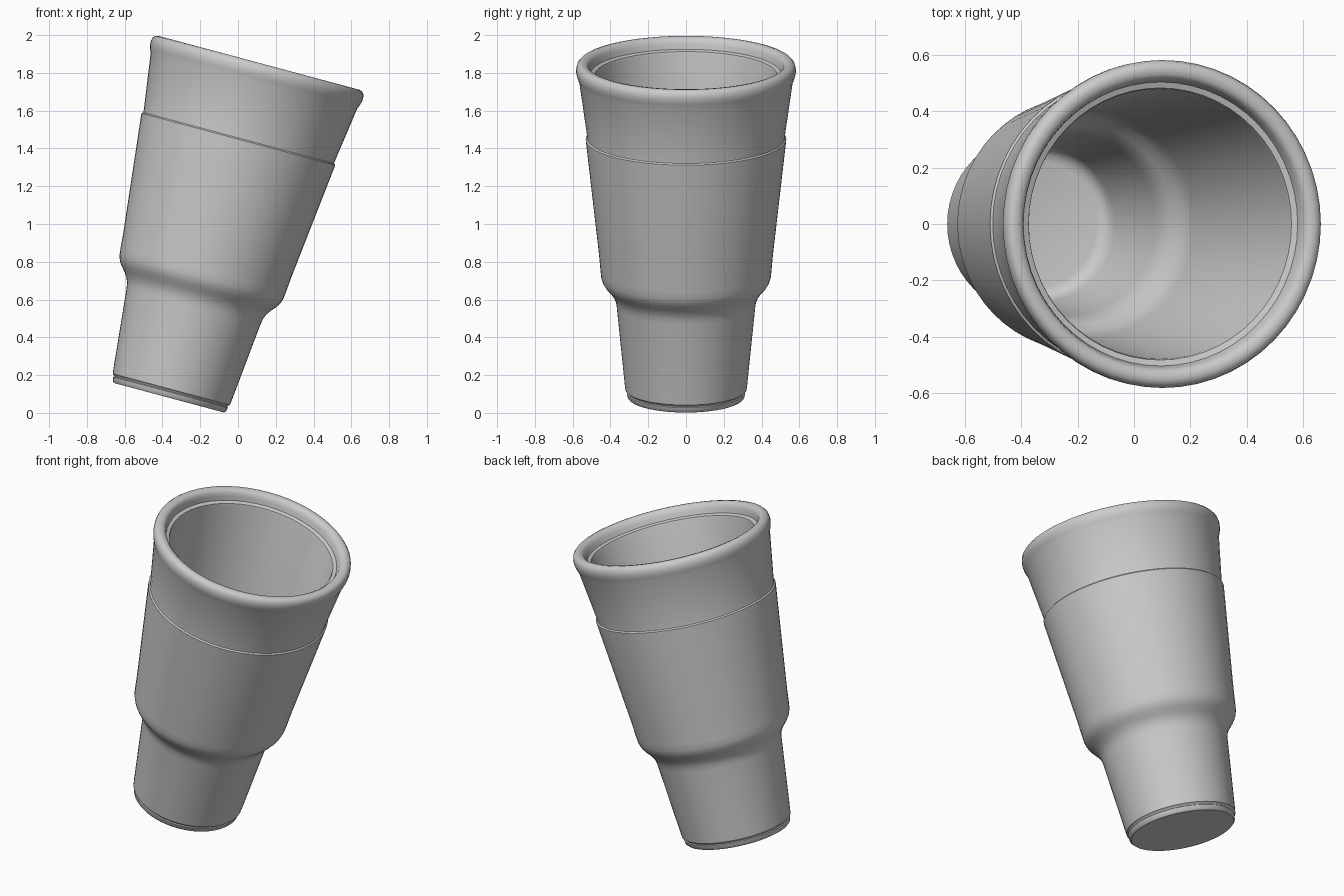
import bpy, bmesh, math
from mathutils import Vector, Matrix

cube = bpy.data.objects.get("Cube")
if cube:
    bpy.data.objects.remove(cube)

SEGMENTS = 56
TILT = math.radians(15)
BASE = Vector((-0.365, 0, 0.08))

grey = bpy.data.materials.new("plain grey")
grey.use_nodes = True
grey.diffuse_color = (0.6, 0.6, 0.6, 1)
grey.node_tree.nodes["Principled BSDF"].inputs["Base Color"].default_value = (0.6, 0.6, 0.6, 1)


def lathe(name, profile):
    """Spin (radius, height) points around the tilted cup axis."""
    bm = bmesh.new()
    verts = [bm.verts.new((r, 0, h)) for r, h in profile]
    edges = [bm.edges.new(pair) for pair in zip(verts, verts[1:])]
    bmesh.ops.spin(bm, geom=verts + edges, cent=(0, 0, 0), axis=(0, 0, 1),
                   angle=math.tau, steps=SEGMENTS)
    bmesh.ops.remove_doubles(bm, verts=bm.verts, dist=0.0005)
    bmesh.ops.recalc_face_normals(bm, faces=bm.faces)
    mesh = bpy.data.meshes.new(name)
    bm.to_mesh(mesh)
    bm.free()
    mesh.materials.append(grey)
    obj = bpy.data.objects.new(name, mesh)
    bpy.context.collection.objects.link(obj)
    obj.matrix_world = Matrix.Translation(BASE) @ Matrix.Rotation(TILT, 4, 'Y')
    bpy.ops.object.select_all(action='DESELECT')
    obj.select_set(True)
    bpy.context.view_layer.objects.active = obj
    bpy.ops.object.shade_smooth_by_angle(angle=math.radians(35))
    return obj


# Foot with a fine groove above it
foot = [(0, 0), (0.302, 0), (0.31, 0.008), (0.314, 0.03), (0.309, 0.034),
        (0.311, 0.039), (0.321, 0.046)]
# Narrow lower body swelling into the shoulder
lower = [(0.325, 0.08), (0.367, 0.5), (0.372, 0.53), (0.383, 0.558),
         (0.402, 0.585), (0.424, 0.61), (0.44, 0.635), (0.449, 0.662), (0.453, 0.7)]
# Wide upper body, small step, then the collar
upper = [(0.46, 0.78), (0.53, 1.405), (0.531, 1.417), (0.523, 1.424),
         (0.523, 1.432), (0.566, 1.735)]
# Rolled rim with a ledge inside
rim = [(0.575, 1.758), (0.581, 1.78), (0.582, 1.8), (0.577, 1.82),
       (0.566, 1.832), (0.55, 1.836), (0.53, 1.833), (0.517, 1.822),
       (0.51, 1.8), (0.504, 1.775), (0.483, 1.768), (0.479, 1.755)]
# Hollow inside, following the outer shape down to the floor
inside = [(0.402, 0.74), (0.396, 0.69), (0.382, 0.65), (0.358, 0.61),
          (0.338, 0.575), (0.327, 0.53), (0.322, 0.5), (0.277, 0.11),
          (0.268, 0.08), (0.25, 0.062), (0.225, 0.055), (0, 0.055)]

lathe("tumbler_cup", foot + lower + upper + rim + inside)
